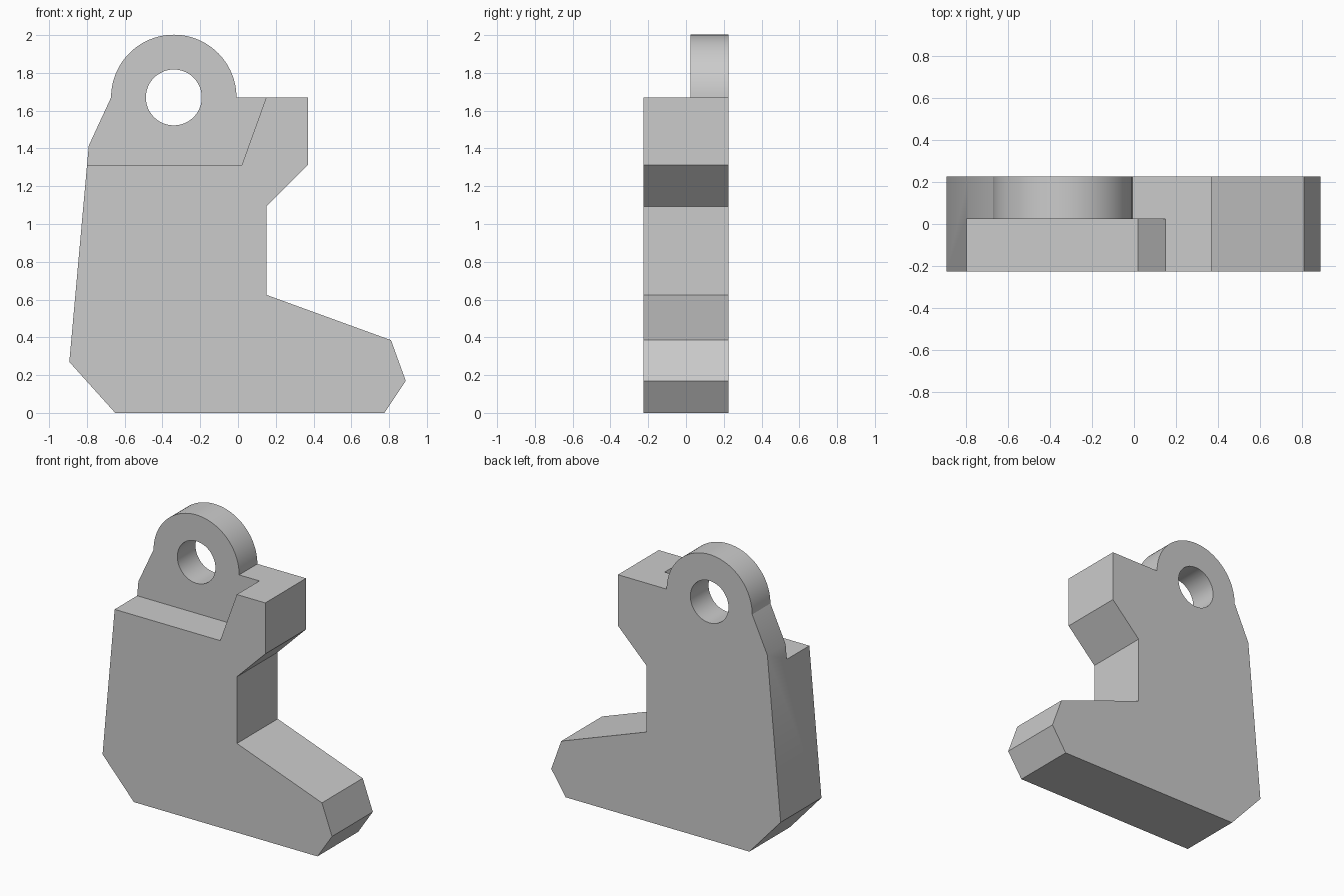
import bpy, bmesh, math

cube = bpy.data.objects.get("Cube")
if cube:
    bpy.data.objects.remove(cube, do_unlink=True)

BACK, STEP, FRONT = 0.226, 0.024, -0.226   # depths along y
EYE_X, EYE_Z, EYE_R, HOLE_R = -0.34, 1.67, 0.332, 0.148

grey = bpy.data.materials.new("plain grey")
grey.use_nodes = True
grey.diffuse_color = (0.6, 0.6, 0.6, 1)
grey.node_tree.nodes["Principled BSDF"].inputs["Base Color"].default_value = (0.6, 0.6, 0.6, 1)


def arc(radius, start, end, steps):
    """Points on a circle around the eye centre."""
    angles = [start + (end - start) * i / steps for i in range(steps + 1)]
    return [(EYE_X + radius * math.cos(a), EYE_Z + radius * math.sin(a)) for a in angles]


def prism(name, outline, y0, y1):
    """Extrude an x-z outline along y."""
    bm = bmesh.new()
    face = bm.faces.new([bm.verts.new((x, y0, z)) for x, z in outline])
    grown = bmesh.ops.extrude_face_region(bm, geom=[face])["geom"]
    moved = [v for v in grown if isinstance(v, bmesh.types.BMVert)]
    bmesh.ops.translate(bm, verts=moved, vec=(0, y1 - y0, 0))
    bmesh.ops.recalc_face_normals(bm, faces=bm.faces)
    mesh = bpy.data.meshes.new(name)
    bm.to_mesh(mesh)
    bm.free()
    mesh.materials.append(grey)
    obj = bpy.data.objects.new(name, mesh)
    bpy.context.collection.objects.link(obj)
    return obj


# Boot-shaped bracket with the rounded eye on top
outline = [(-0.65, 0), (0.775, 0), (0.888, 0.17), (0.81, 0.385), (0.15, 0.625),
           (0.15, 1.093), (0.37, 1.312), (0.37, EYE_Z)]
outline += arc(EYE_R, 0, math.pi, 48)
outline += [(-0.79, 1.415), (-0.893, 0.27)]
bracket = prism("bracket", outline, FRONT, BACK)

# Cutters: the front step with its slanted wall, and the round hole
step = prism("step_cutter", [(-1.2, 1.312), (0.02, 1.312), (0.308, 2.11), (-1.2, 2.11)],
             FRONT - 0.2, STEP)
hole = prism("hole_cutter", arc(HOLE_R, 0, 2 * math.pi, 48)[:-1], -0.6, 0.6)

bpy.ops.object.select_all(action="DESELECT")
bpy.context.view_layer.objects.active = bracket
bracket.select_set(True)
for cutter in (step, hole):
    cutter.hide_render = True
    mod = bracket.modifiers.new(cutter.name, "BOOLEAN")
    mod.operation = "DIFFERENCE"
    mod.solver = "EXACT"
    mod.object = cutter
    bpy.ops.object.modifier_apply(modifier=mod.name)
    bpy.data.objects.remove(cutter, do_unlink=True)

bpy.ops.object.shade_smooth_by_angle(angle=math.radians(20))
